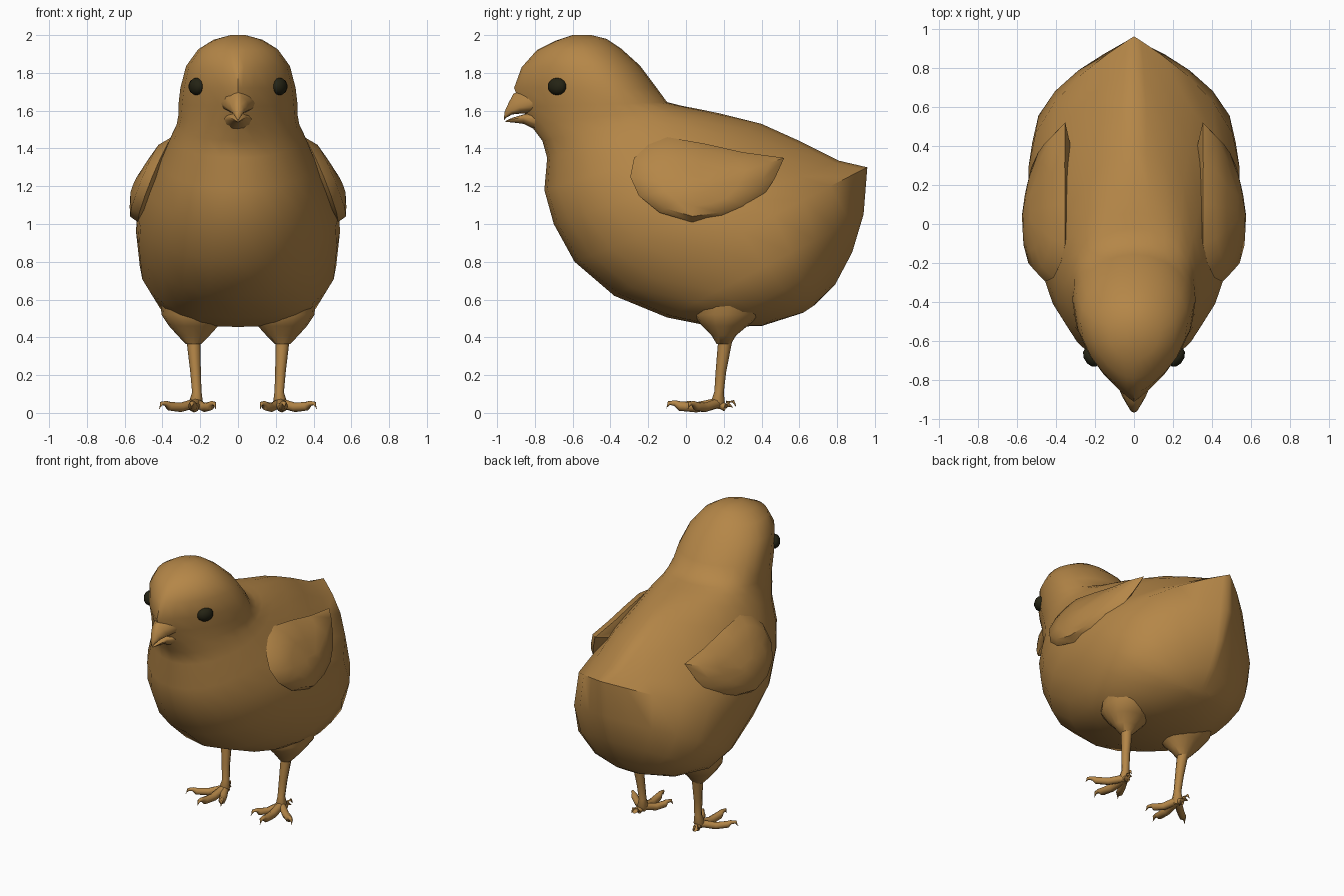
import bpy, bmesh
from math import sin, cos, pi, radians
from mathutils import Vector

old = bpy.data.objects.get("Cube")
if old:
    bpy.data.objects.remove(old, do_unlink=True)


def material(name, rgb):
    m = bpy.data.materials.new(name)
    m.use_nodes = True
    m.diffuse_color = (*rgb, 1)
    m.node_tree.nodes["Principled BSDF"].inputs["Base Color"].default_value = (*rgb, 1)
    return m


TAN = material("tan down", (0.46, 0.24, 0.064))
DARK = material("dark eye", (0.018, 0.017, 0.007))


def finish(name, bm, mat, angle=50):
    bmesh.ops.recalc_face_normals(bm, faces=bm.faces)
    me = bpy.data.meshes.new(name)
    bm.to_mesh(me)
    bm.free()
    me.materials.append(mat)
    me.shade_smooth()
    me.set_sharp_from_angle(angle=radians(angle))
    ob = bpy.data.objects.new(name, me)
    bpy.context.collection.objects.link(ob)
    return ob


def skin(bm, rings):
    """Bridge a list of point rings and cap both ends."""
    loops = [[bm.verts.new(p) for p in r] for r in rings]
    n = len(loops[0])
    for a, b in zip(loops, loops[1:]):
        for i in range(n):
            j = (i + 1) % n
            bm.faces.new((a[i], a[j], b[j], b[i]))
    bm.faces.new(loops[0])
    bm.faces.new(loops[-1])


def section(row, n):
    """Tilted slice: front point, back point, half width, widest place, roundness."""
    front, back, w, c, pf, pb = row
    pts = []
    for i in range(n):
        a = 2 * pi * i / n
        s = -cos(a)
        t = c + s * (c if s < 0 else 1 - c)
        x = w * abs(sin(a)) ** (2 * (pf if s < 0 else pb))
        pts.append((x if a < pi else -x,
                    front[0] + t * (back[0] - front[0]),
                    front[1] + t * (back[1] - front[1])))
    return pts


def loft(name, rows, n):
    bm = bmesh.new()
    skin(bm, [section(r, n) for r in rows])
    return finish(name, bm, TAN)


# Body and head, from crown to rump
loft("body", [
    ((-.60, 2.0), (-.50, 2.0), .04, .5, .5, .5),
    ((-.69, 1.97), (-.42, 1.98), .13, .5, .5, .5),
    ((-.79, 1.92), (-.345, 1.93), .21, .55, .6, .5),
    ((-.87, 1.83), (-.245, 1.84), .275, .6, .8, .5),
    ((-.91, 1.72), (-.155, 1.72), .305, .65, .95, .5),
    ((-.87, 1.62), (-.10, 1.645), .315, .62, .9, .5),
    ((-.82, 1.52), (-.02, 1.625), .315, .57, .7, .5),
    ((-.76, 1.44), (.06, 1.61), .325, .5, .5, .5),
    ((-.735, 1.35), (.18, 1.585), .355, .47, .5, .55),
    ((-.75, 1.18), (.4, 1.53), .41, .43, .5, .7),
    ((-.70, 1.0), (.6, 1.44), .48, .45, .5, .75),
    ((-.59, .8), (.81, 1.335), .535, .47, .5, .88),
    ((-.38, .62), (.96, 1.30), .54, .5, .45, 1.0),
    ((-.1, .505), (.94, 1.05), .52, .5, .38, .88),
    ((.15, .455), (.88, .85), .45, .5, .3, 1.0),
    ((.40, .46), (.79, .68), .28, .5, .32, .9),
    ((.62, .53), (.68, .57), .09, .5, .5, .5),
], 24)

# Beak halves
loft("upper_beak", [
    ((-.78, 1.585), (-.80, 1.74), .10, .4, .5, .9),
    ((-.87, 1.585), (-.914, 1.69), .06, .3, .5, .9),
    ((-.92, 1.58), (-.942, 1.635), .035, .3, .5, .6),
    ((-.953, 1.562), (-.96, 1.595), .017, .4, .5, .5),
    ((-.962, 1.55), (-.964, 1.556), .004, .5, .5, .5),
], 12)
loft("lower_beak", [
    ((-.76, 1.48), (-.78, 1.60), .085, .6, .6, .5),
    ((-.86, 1.53), (-.86, 1.58), .045, .7, .6, .5),
    ((-.92, 1.538), (-.92, 1.562), .024, .7, .5, .5),
    ((-.955, 1.54), (-.955, 1.546), .005, .5, .5, .5),
], 12)


def tube(bm, points, n=8):
    """Tapered limb through (x, y, z, radius) points."""
    pts = [Vector(p[:3]) for p in points]
    rings = []
    for i, p in enumerate(pts):
        d = (pts[min(i + 1, len(pts) - 1)] - pts[max(i - 1, 0)]).normalized()
        ref = Vector((0, 1, 0)) if abs(d.z) > .8 else Vector((0, 0, 1))
        u = d.cross(ref).normalized()
        v = d.cross(u)
        rings.append([p + points[i][3] * (u * cos(k * 2 * pi / n) + v * sin(k * 2 * pi / n))
                      for k in range(n)])
    skin(bm, rings)


def toe(bm, tip, r):
    """Toe from the ankle to the tip, ending in a hooked claw."""
    start, end = Vector((.222, .17, .052)), Vector(tip)
    d = (end - start).normalized()
    pts = [(*start, r), (*start.lerp(end, .45).xy, .029, r * .95),
           (*start.lerp(end, .78).xy, .036, r * .9),
           (*(end - d * .03), r * .55), (*end, r * .4),
           (*(end + d * .015 - Vector((0, 0, .028))), .002)]
    tube(bm, pts)


WING = [(-.1, 1.46), (.1, 1.425), (.3, 1.38), (.52, 1.35), (.47, 1.24), (.42, 1.165),
        (.33, 1.085), (.2, 1.035), (.03, 1.01), (-.14, 1.06), (-.25, 1.15),
        (-.295, 1.25), (-.275, 1.35), (-.2, 1.42)]


def wing_ring(side, scale, out):
    """Wing outline shrunk about its middle, leaning outward below its top edge."""
    pts = []
    for y, z in WING:
        y, z = .06 + (y - .06) * scale, 1.2 + (z - 1.2) * scale
        drop = max(0, 1.44 - .18 * y - z)
        pts.append((side * (.352 + .42 * drop + out), y, z))
    return pts


for side, label in ((1, "left"), (-1, "right")):
    # Wing
    bm = bmesh.new()
    skin(bm, [wing_ring(side, s, o) for s, o in
              ((.6, -.08), (1, 0), (.84, .055), (.55, .08), (.2, .105))])
    finish(label + "_wing", bm, TAN)

    # Thigh flaring into the belly
    bm = bmesh.new()
    thigh = [(.365, .20, .042, .038), (.41, .20, .085, .065), (.46, .205, .13, .12),
             (.52, .22, .17, .18), (.64, .25, .18, .2)]
    skin(bm, [[(side * (.235 + rx * cos(k * pi / 8)), y + ry * sin(k * pi / 8), z)
               for k in range(16)] for z, y, rx, ry in thigh])
    finish(label + "_thigh", bm, TAN)

    # Shank and foot
    bm = bmesh.new()
    tube(bm, [(.235, .207, .38, .037), (.225, .185, .22, .028), (.218, .175, .11, .025),
              (.222, .17, .06, .036), (.222, .165, .022, .02)])
    for tip, r in (((.245, -.09, .052), .028), ((.405, .02, .05), .026),
                   ((.125, -.01, .05), .026), ((.24, .25, .062), .022)):
        toe(bm, tip, r)
    bmesh.ops.scale(bm, vec=(side, 1, 1), verts=bm.verts)
    finish(label + "_leg", bm, TAN)

    # Eye
    bm = bmesh.new()
    bmesh.ops.create_uvsphere(bm, u_segments=10, v_segments=7, radius=1)
    bmesh.ops.scale(bm, vec=(.036, .056, .046), verts=bm.verts)
    eye = finish(label + "_eye", bm, DARK)
    eye.location = (side * .22, -.682, 1.728)
    eye.rotation_euler.z = -side * radians(32)
